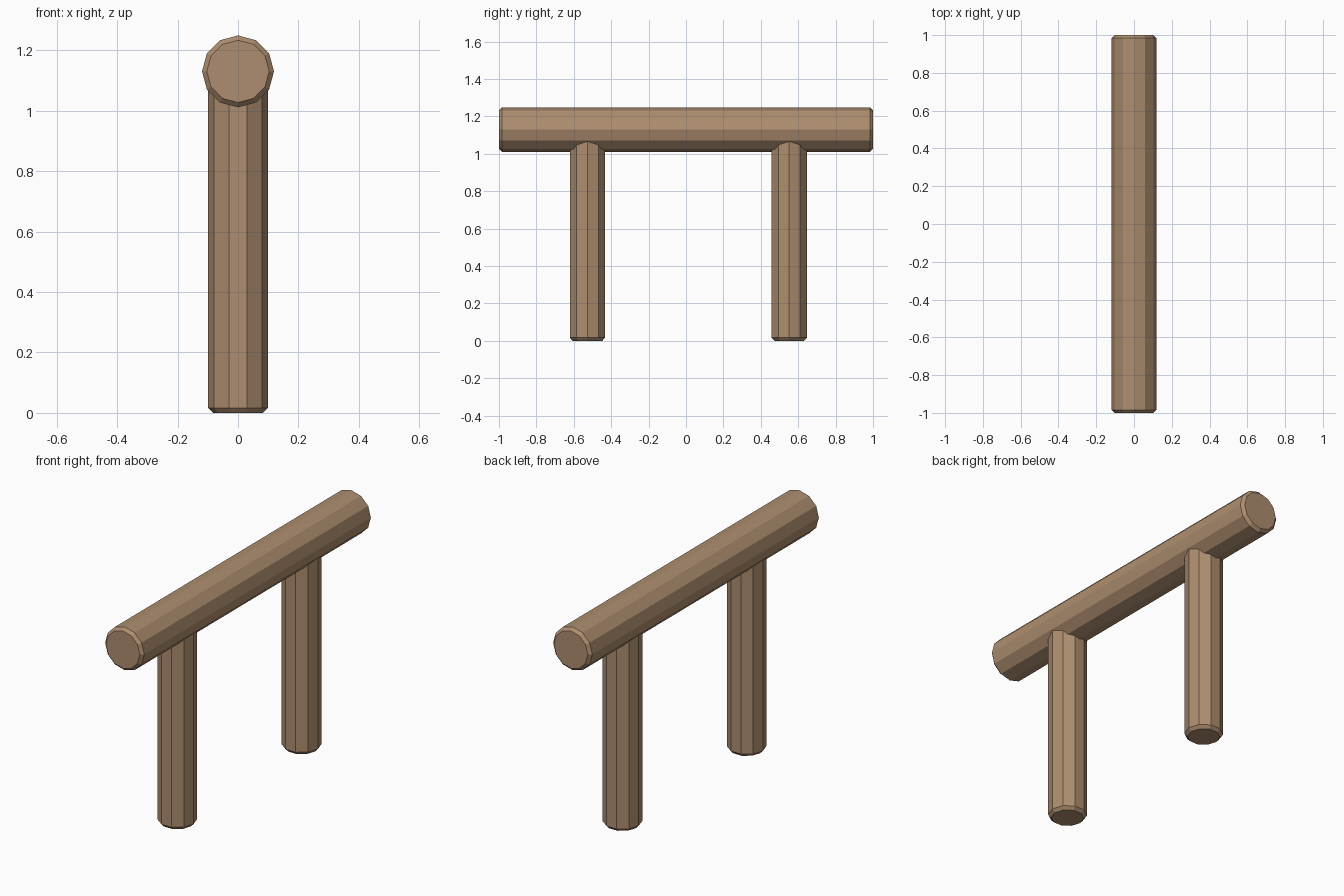
import bpy, bmesh
from math import cos, sin, pi
from mathutils import Matrix

if "Cube" in bpy.data.objects:
    bpy.data.objects.remove(bpy.data.objects["Cube"])

wood = bpy.data.materials.new("wood")
wood.diffuse_color = (0.42, 0.27, 0.16, 1)
wood.use_nodes = True
wood.node_tree.nodes["Principled BSDF"].inputs["Base Color"].default_value = wood.diffuse_color


def log(name, sides, stations, matrix):
    """Faceted log lofted through (radius, height) rings, capped at both ends."""
    bm = bmesh.new()
    rings = [[bm.verts.new((r * cos(2 * pi * i / sides), r * sin(2 * pi * i / sides), h))
              for i in range(sides)] for r, h in stations]
    for a, b in zip(rings, rings[1:]):
        for i in range(sides):
            j = (i + 1) % sides
            bm.faces.new((a[i], a[j], b[j], b[i]))
    bm.faces.new(rings[0][::-1])
    bm.faces.new(rings[-1])
    bm.transform(matrix)
    bmesh.ops.recalc_face_normals(bm, faces=bm.faces)
    mesh = bpy.data.meshes.new(name)
    bm.to_mesh(mesh)
    bm.free()
    mesh.materials.append(wood)
    obj = bpy.data.objects.new(name, mesh)
    bpy.context.collection.objects.link(obj)


# Horizontal rail with chamfered ends
log("top_rail", 12, [(0.103, -1), (0.119, -0.984), (0.119, 0.984), (0.103, 1)],
    Matrix.Translation((0, 0, 1.13)) @ Matrix.Rotation(pi / 2, 4, 'X'))

# Two upright posts running up into the rail
for name, y in (("front_post", -0.527), ("back_post", 0.552)):
    log(name, 10, [(0.083, 0), (0.099, 0.017), (0.099, 1.1), (0.083, 1.117)],
        Matrix.Translation((0, y, 0)))
